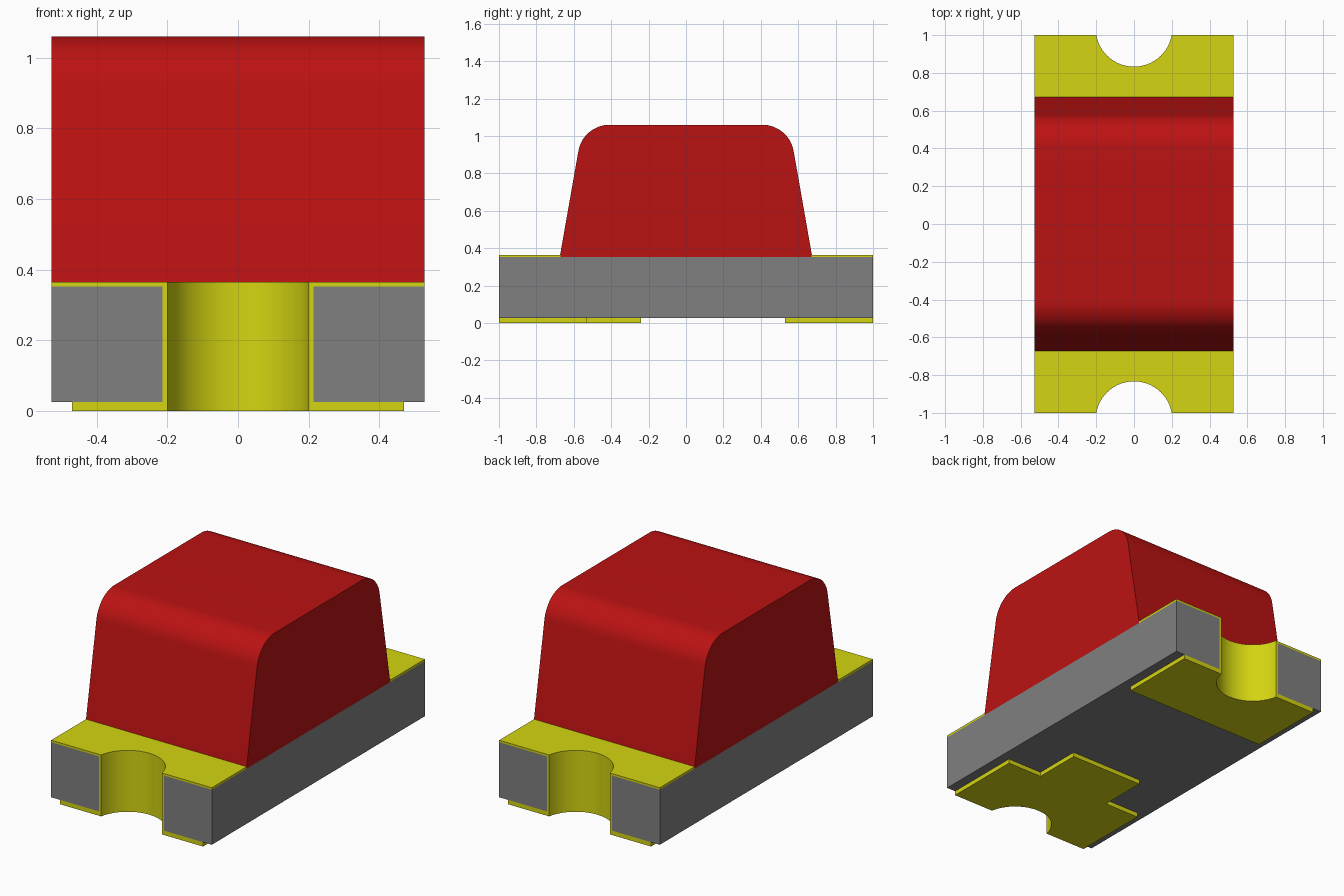
import bpy, bmesh, math

cube = bpy.data.objects.get("Cube")
if cube:
    bpy.data.objects.remove(cube, do_unlink=True)


def material(name, rgb):
    m = bpy.data.materials.new(name)
    m.use_nodes = True
    m.diffuse_color = (*rgb, 1)
    bsdf = next(n for n in m.node_tree.nodes if n.type == 'BSDF_PRINCIPLED')
    bsdf.inputs["Base Color"].default_value = (*rgb, 1)
    return m


RED = material("red lens", (0.50, 0.006, 0.006))
GOLD = material("yellow plating", (0.66, 0.66, 0.006))
GREY = material("grey board", (0.216, 0.216, 0.216))

W = 0.528                                  # half width of the board
Z_PAD, Z_BOARD, Z_TOP = 0.026, 0.353, 0.365
HOLE_Y, R_IN, R_OUT = 1.036, 0.203, 0.217  # plated half holes at both ends


def extrude(name, outline, a, b, mat, axis='Z'):
    """Extrude a closed 2D outline from a to b along Z (xy outline) or X (yz outline)."""
    bm = bmesh.new()
    place = (lambda p, h: (p[0], p[1], h)) if axis == 'Z' else (lambda p, h: (h, p[0], p[1]))
    face = bm.faces.new([bm.verts.new(place(p, a)) for p in outline])
    result = bmesh.ops.extrude_face_region(bm, geom=[face])
    offset = (0, 0, b - a) if axis == 'Z' else (b - a, 0, 0)
    bmesh.ops.translate(bm, vec=offset,
                        verts=[v for v in result["geom"] if isinstance(v, bmesh.types.BMVert)])
    bmesh.ops.recalc_face_normals(bm, faces=bm.faces)
    mesh = bpy.data.meshes.new(name)
    bm.to_mesh(mesh)
    bm.free()
    mesh.materials.append(mat)
    obj = bpy.data.objects.new(name, mesh)
    bpy.context.collection.objects.link(obj)
    bpy.ops.object.select_all(action='DESELECT')
    obj.select_set(True)
    bpy.context.view_layer.objects.active = obj
    bpy.ops.object.shade_smooth_by_angle(angle=math.radians(25))
    return obj


def notch(r, n=32):
    """Arc of the front half hole, from -x to +x, ending on y = -1."""
    a = math.asin((HOLE_Y - 1) / r)
    return [(-r * math.cos(t), -HOLE_Y + r * math.sin(t))
            for t in (a + (math.pi - 2 * a) * i / n for i in range(n + 1))]


def turned(points):
    return [(-x, -y) for x, y in points]


def plate(half_width, inner_edge):
    """Front plate outline: notched outer edge, then the given inner edge."""
    return [(-half_width, -1)] + notch(R_IN) + [(half_width, -1)] + inner_edge


# Board with a half hole at each end
front_edge = [(-W, -1)] + notch(R_OUT) + [(W, -1)]
extrude("board", front_edge + turned(front_edge), Z_PAD, Z_BOARD, GREY)

# Plating: top plate, hole lining and bottom pad at each end
P, TAB, TAB_Y, PAD_Y = 0.47, 0.24, -0.24, -0.53
top = plate(W, [(W, -0.671), (-W, -0.671)])
lining = notch(R_IN) + notch(R_OUT)[::-1]
plain_pad = plate(P, [(P, PAD_Y), (-P, PAD_Y)])
tab_pad = plate(P, [(P, PAD_Y), (TAB, PAD_Y), (TAB, TAB_Y),
                    (-TAB, TAB_Y), (-TAB, PAD_Y), (-P, PAD_Y)])
for end, side, pad in (("front", list, tab_pad), ("back", turned, plain_pad)):
    extrude(end + "_top_plate", side(top), Z_BOARD, Z_TOP, GOLD)
    extrude(end + "_hole_lining", side(lining), Z_PAD, Z_BOARD, GOLD)
    extrude(end + "_bottom_pad", side(pad), 0, Z_PAD, GOLD)

# Lens: tapered profile with rounded shoulders, extruded across the width
R, CY, HEIGHT = 0.17, 0.408, 1.06
half = [(0.675, Z_BOARD)]
for i in range(17):
    t = math.radians(10 + 80 * i / 16)
    half.append((CY + R * math.cos(t), HEIGHT - R + R * math.sin(t)))
extrude("lens", half + [(-y, z) for y, z in reversed(half)], -W, W, RED, axis='X')
